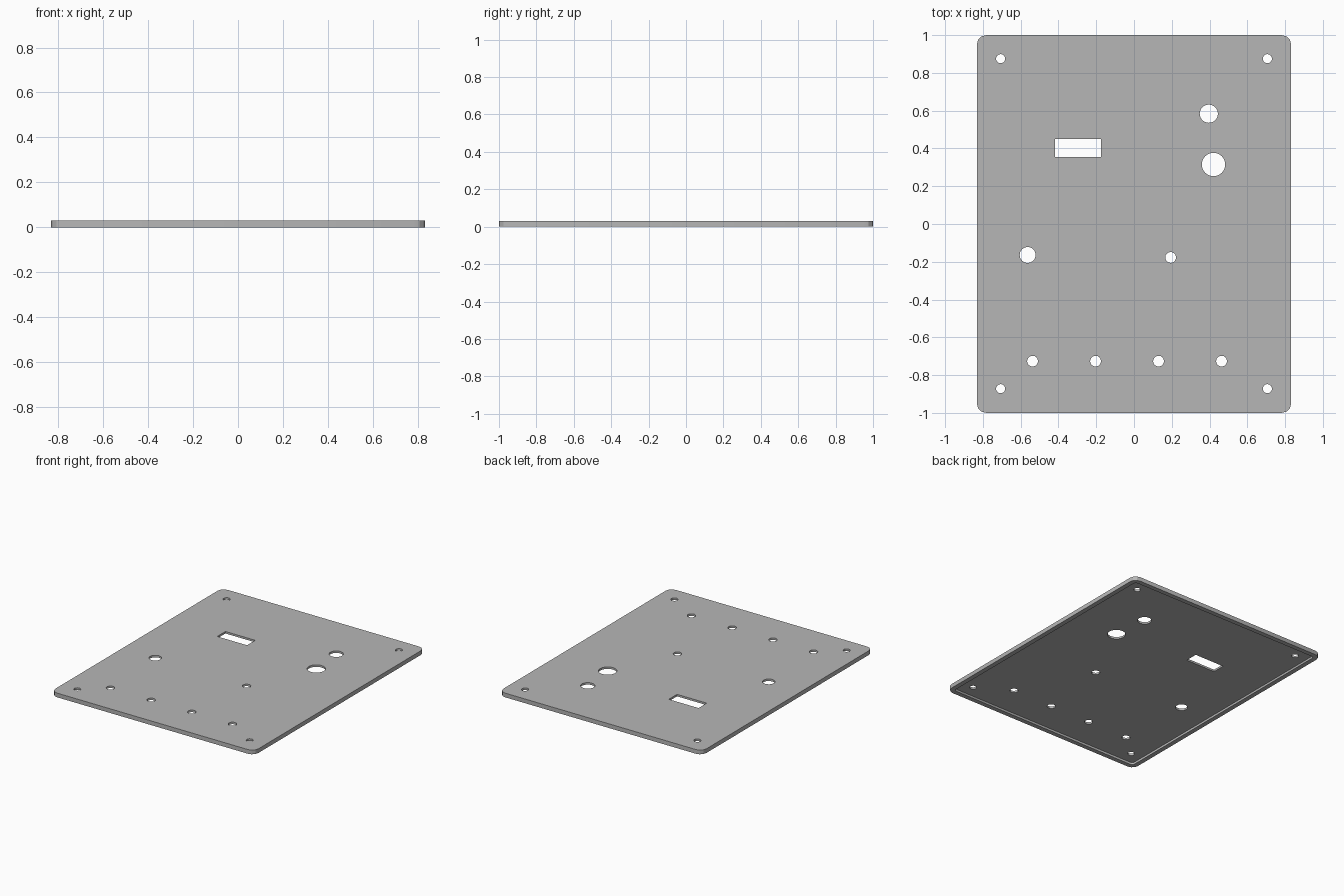
import bpy
import math

if "Cube" in bpy.data.objects:
    bpy.data.objects.remove(bpy.data.objects["Cube"])

HALF_X, HALF_Y, HEIGHT = 0.832, 1.0, 0.031
LIP, FLOOR_Z = 0.035, 0.016

grey = bpy.data.materials.new("plain_grey")
grey.use_nodes = True
colour = (0.47, 0.47, 0.47, 1)
grey.diffuse_color = colour
grey.node_tree.nodes["Principled BSDF"].inputs["Base Color"].default_value = colour


def prism(name, outline, z0, z1):
    """Solid with a flat counter-clockwise outline between two heights."""
    n = len(outline)
    verts = [(x, y, z) for z in (z0, z1) for x, y in outline]
    faces = [tuple(reversed(range(n))), tuple(range(n, 2 * n))]
    faces += [(i, (i + 1) % n, n + (i + 1) % n, n + i) for i in range(n)]
    mesh = bpy.data.meshes.new(name)
    mesh.from_pydata(verts, [], faces)
    mesh.materials.append(grey)
    obj = bpy.data.objects.new(name, mesh)
    bpy.context.collection.objects.link(obj)
    return obj


def rounded_rect(hx, hy, r, steps=3):
    pts = []
    for q, (sx, sy) in enumerate([(1, 1), (-1, 1), (-1, -1), (1, -1)]):
        for s in range(steps + 1):
            a = math.pi / 2 * (q + s / steps)
            pts.append((sx * (hx - r) + r * math.cos(a), sy * (hy - r) + r * math.sin(a)))
    return pts


def circle(x, y, r, sides=32):
    angles = [2 * math.pi * i / sides for i in range(sides)]
    return [(x + r * math.cos(a), y + r * math.sin(a)) for a in angles]


def cut(target, cutter):
    """Subtract the cutter, bake the result and discard the cutter."""
    cutter.hide_render = True
    mod = target.modifiers.new("cut", "BOOLEAN")
    mod.operation, mod.solver, mod.object = "DIFFERENCE", "EXACT", cutter
    bpy.context.view_layer.objects.active = target
    bpy.ops.object.modifier_apply(modifier=mod.name)
    bpy.data.objects.remove(cutter)


# Cover plate with rounded corners
plate = prism("cover_plate", rounded_rect(HALF_X, HALF_Y, 0.05), 0, HEIGHT)

# Shallow recess underneath, leaving a lip all round
recess = rounded_rect(HALF_X - LIP, HALF_Y - LIP, 0.02)
cut(plate, prism("recess_cutter", recess, -0.1, FLOOR_Z))

# Round holes: corner screws, bottom row, then the single openings
holes = [(sx * 0.706, y, 0.024) for sx in (-1, 1) for y in (-0.872, 0.875)]
holes += [(-0.537 + 0.3335 * i, -0.726, 0.0285) for i in range(4)]
holes += [(0.396, 0.584, 0.048), (0.421, 0.315, 0.062),
          (-0.563, -0.164, 0.042), (0.194, -0.177, 0.0285)]
for x, y, r in holes:
    cut(plate, prism("hole_cutter", circle(x, y, r), -0.1, 0.1))

# Rectangular slot
slot = [(-0.418, 0.354), (-0.174, 0.354), (-0.174, 0.45), (-0.418, 0.45)]
cut(plate, prism("slot_cutter", slot, -0.1, 0.1))

# Smooth hole walls, crisp edges
bpy.ops.object.select_all(action="DESELECT")
plate.select_set(True)
bpy.context.view_layer.objects.active = plate
bpy.ops.object.shade_smooth_by_angle(angle=math.radians(25))
